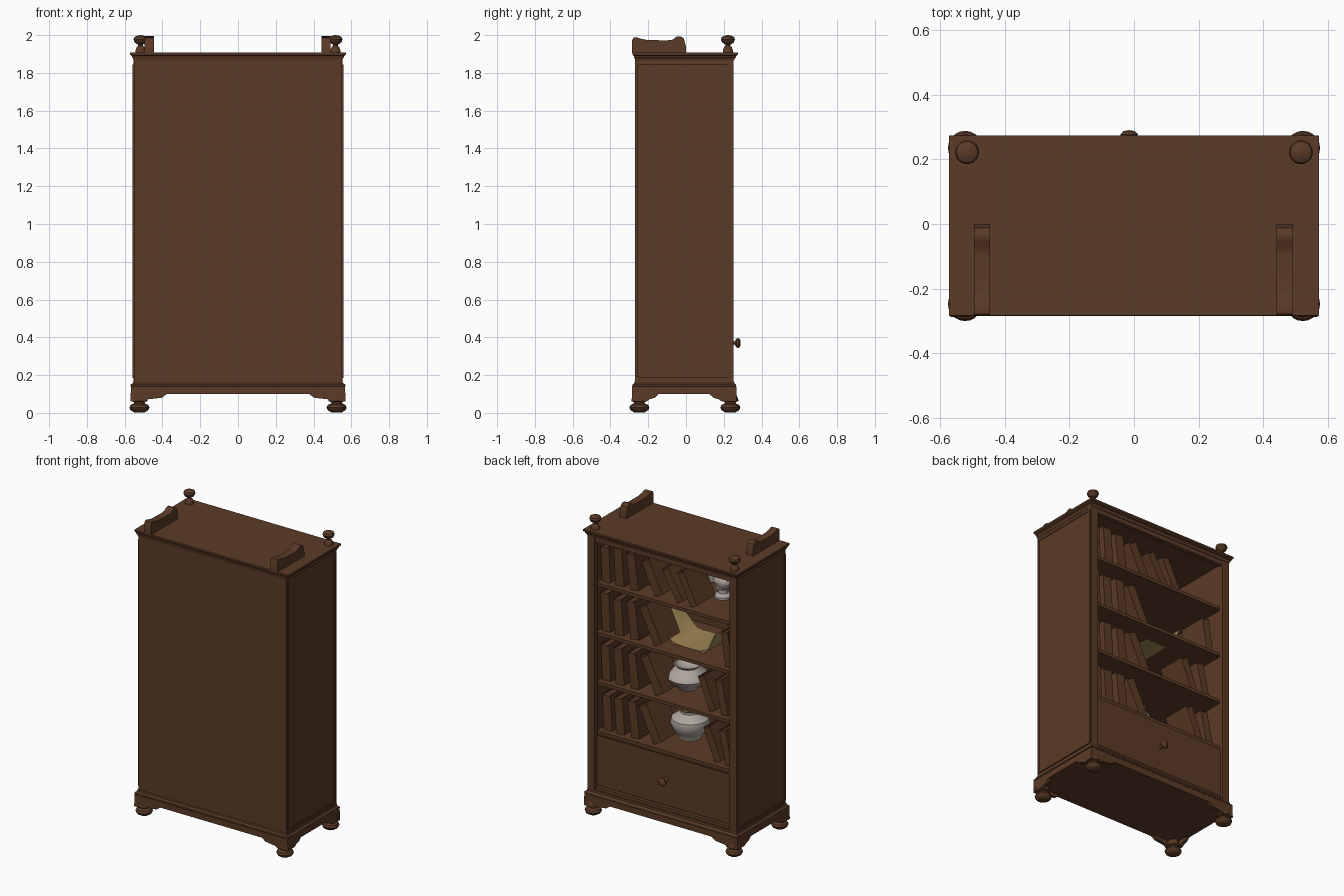
import bpy, bmesh, math, random
from mathutils import Matrix, Vector

if "Cube" in bpy.data.objects:
    bpy.data.objects.remove(bpy.data.objects["Cube"])

random.seed(4)


def material(name, rgb):
    m = bpy.data.materials.new(name)
    m.diffuse_color = (*rgb, 1)
    m.use_nodes = True
    m.node_tree.nodes["Principled BSDF"].inputs["Base Color"].default_value = m.diffuse_color
    return m


WOOD = material("walnut_brown", (0.105, 0.043, 0.020))
CERAMIC = material("pale_ceramic", (0.42, 0.38, 0.34))
PARCHMENT = material("tan_parchment", (0.34, 0.24, 0.09))
PEWTER = material("grey_pewter", (0.20, 0.19, 0.175))


def finish(name, bm, mat, smooth=False):
    bmesh.ops.recalc_face_normals(bm, faces=bm.faces)
    me = bpy.data.meshes.new(name)
    bm.to_mesh(me)
    bm.free()
    ob = bpy.data.objects.new(name, me)
    bpy.context.collection.objects.link(ob)
    me.materials.append(mat)
    if smooth:
        bpy.ops.object.select_all(action='DESELECT')
        ob.select_set(True)
        bpy.context.view_layer.objects.active = ob
        bpy.ops.object.shade_smooth_by_angle(angle=math.radians(40))
    return ob


def box(name, x, y, z, mat=WOOD):
    """Box from (low, high) ranges."""
    bm = bmesh.new()
    bmesh.ops.create_cube(bm, size=1)
    for v in bm.verts:
        v.co = Vector([(r[0] + r[1]) / 2 + c * (r[1] - r[0]) for r, c in zip((x, y, z), v.co)])
    return finish(name, bm, mat)


def lathe(name, profile, matrix, mat=WOOD, segments=20):
    """Revolve (radius, height) points about z."""
    bm = bmesh.new()
    vs = [bm.verts.new((r, 0, h)) for r, h in profile]
    es = [bm.edges.new(p) for p in zip(vs, vs[1:])]
    bmesh.ops.spin(bm, geom=vs + es, cent=(0, 0, 0), axis=(0, 0, 1),
                   angle=math.tau, steps=segments)
    bmesh.ops.remove_doubles(bm, verts=bm.verts, dist=1e-4)
    bm.transform(matrix)
    return finish(name, bm, mat, True)


def prism(name, outline, depth, matrix, mat=WOOD, smooth=False):
    """Extrude an XZ outline along y, then place it."""
    bm = bmesh.new()
    f = bm.faces.new([bm.verts.new((a, 0, b)) for a, b in outline])
    g = bmesh.ops.extrude_face_region(bm, geom=[f])["geom"]
    for v in g:
        if isinstance(v, bmesh.types.BMVert):
            v.co.y += depth
    bm.transform(matrix)
    return finish(name, bm, mat, smooth)


def moulding(name, sections):
    """Stacked rectangles: (half x, y low, y high, z)."""
    bm = bmesh.new()
    rings = [[bm.verts.new(p) for p in ((-h, a, z), (h, a, z), (h, b, z), (-h, b, z))]
             for h, a, b, z in sections]
    for lo, hi in zip(rings, rings[1:]):
        for i in range(4):
            bm.faces.new((lo[i], lo[(i + 1) % 4], hi[(i + 1) % 4], hi[i]))
    bm.faces.new(rings[0])
    bm.faces.new(rings[-1])
    return finish(name, bm, WOOD)


def panel(name, x, z, matrix):
    """Board in XZ facing +y with a stepped recess around a raised field."""
    bm = bmesh.new()
    f = bm.faces.new([bm.verts.new((a, 0, b)) for a, b in
                      ((x[0], z[0]), (x[0], z[1]), (x[1], z[1]), (x[1], z[0]))])
    for width, drop in ((0.03, 0), (0.006, -0.008), (0.012, 0.005)):
        bmesh.ops.inset_region(bm, faces=[f], thickness=width)
        for v in f.verts:
            v.co.y += drop
    bm.transform(matrix)
    return finish(name, bm, WOOD)


def at(x, y, z):
    return Matrix.Translation((x, y, z))


def turn(deg, axis):
    return Matrix.Rotation(math.radians(deg), 4, axis)


# Carcass: back, sides, posts, rails and shelves
box("back_panel", (-0.55, 0.55), (-0.27, -0.25), (0.15, 1.88))
box("inner_top", (-0.55, 0.55), (-0.25, 0.235), (1.85, 1.88))
box("top_rail", (-0.55, 0.55), (0.22, 0.25), (1.835, 1.88))
box("inner_floor", (-0.55, 0.55), (-0.25, 0.24), (0.15, 0.19))
for s, side in ((-1, "left"), (1, "right")):
    box(side + "_wall", sorted((s * 0.505, s * 0.545)), (-0.27, 0.25), (0.15, 1.88))
    box(side + "_post", sorted((s * 0.50, s * 0.552)), (0.225, 0.252), (0.16, 1.875))
    for z in ((0.19, 0.885), (0.885, 1.84)):
        panel(side + "_side_panel", (-0.25, 0.235), z, at(s * 0.558, 0, 0) @ turn(-90 * s, 'Z')
              @ Matrix.Scale(-s, 4, (1, 0, 0)))
    for y in (-0.252, 0.232):
        box(side + "_side_stile", sorted((s * 0.545, s * 0.558)), (y - 0.008, y + 0.008), (0.19, 1.84))
    for z in (0.192, 1.838):
        box(side + "_side_rail", sorted((s * 0.545, s * 0.558)), (-0.25, 0.235), (z - 0.006, z + 0.006))
SHELVES = (0.56, 0.89, 1.22, 1.55)
for z in SHELVES:
    box("shelf", (-0.505, 0.505), (-0.25, 0.225), (z - 0.022, z))

# Drawer with a round knob
box("drawer_body", (-0.498, 0.498), (-0.2, 0.225), (0.20, 0.535))
panel("drawer_front", (-0.498, 0.498), (0.20, 0.535), at(0, 0.236, 0))
lathe("drawer_knob", [(0, 0), (0.016, 0), (0.01, 0.01), (0.009, 0.027), (0.024, 0.035),
                      (0.027, 0.045), (0.018, 0.055), (0, 0.058)],
      at(-0.015, 0.232, 0.37) @ turn(-90, 'X'))

# Cornice and base mouldings
moulding("cornice", [(0.552, -0.27, 0.254, 1.865), (0.556, -0.272, 0.258, 1.877),
                     (0.562, -0.275, 0.264, 1.882), (0.562, -0.275, 0.264, 1.889),
                     (0.571, -0.282, 0.274, 1.896), (0.571, -0.282, 0.274, 1.908)])
moulding("base_moulding", [(0.566, -0.282, 0.262, 0.10), (0.566, -0.282, 0.262, 0.138),
                           (0.57, -0.285, 0.266, 0.142), (0.568, -0.284, 0.264, 0.15),
                           (0.556, -0.273, 0.256, 0.158), (0.554, -0.272, 0.254, 0.17)])


# Bracket aprons on all four sides
def apron(half, reach):
    bracket = [(half, 0.14), (half + 0.004, 0.06), (half - 0.075, 0.06), (half - 0.09, 0.072),
               (half - reach * 0.85, 0.08), (half - reach, 0.10)]
    return bracket + [(-a, b) for a, b in reversed(bracket)]


for y in (-0.285, 0.245):
    prism("long_apron", apron(0.566, 0.19), 0.022, at(0, y, 0))
for x in (-0.567, 0.545):
    prism("short_apron", apron(0.274, 0.14), 0.022, at(x + 0.022, -0.01, 0) @ turn(90, 'Z'))

# Bun feet, finials and scrolled top brackets
for s in (-1, 1):
    for y in (-0.247, 0.235):
        lathe("bun_foot", [(0, 0.002), (0.028, 0.003), (0.046, 0.014), (0.053, 0.028), (0.047, 0.042),
                           (0.029, 0.05), (0.028, 0.057), (0.042, 0.062), (0.042, 0.07), (0.03, 0.1)],
              at(s * 0.522, y, 0))
    lathe("finial", [(0.027, 0), (0.027, 0.01), (0.021, 0.03), (0.012, 0.037), (0.013, 0.044),
                     (0.03, 0.054), (0.037, 0.07), (0.033, 0.083), (0.018, 0.091), (0, 0.094)],
          at(s * 0.516, 0.222, 1.906))
    prism("top_bracket", [(-0.285, 0), (-0.285, 0.068), (-0.278, 0.08), (-0.262, 0.083), (-0.235, 0.074),
                          (-0.205, 0.068), (-0.10, 0.066), (-0.07, 0.07), (-0.052, 0.085),
                          (-0.03, 0.088), (-0.012, 0.077), (-0.006, 0.055), (0, 0.035), (0, 0)],
          0.05, at(s * 0.468 + 0.023, 0, 1.906) @ turn(90, 'Z'), smooth=True)


# Books: a cover with slightly sunken page edges, tilted about its foot
def book(x, shelf, lean=0, height=0.25, thick=0.06, depth=0.2):
    t = math.radians(abs(lean))
    m = at(x, 0.19, shelf + 0.5 * thick * math.sin(t)) @ turn(lean, 'Y')
    h = thick / 2
    prism("book_cover", [(-h, 0), (h, 0), (h, height), (h - 0.008, height), (h - 0.008, 0.006),
                         (0.008 - h, 0.006), (0.008 - h, height), (-h, height)],
          -depth, m)
    prism("book_pages", [(0.008 - h, 0.004), (h - 0.008, 0.004), (h - 0.008, height - 0.008),
                         (0.008 - h, height - 0.008)], -depth + 0.008, m)


for z in SHELVES:
    for i, lean in enumerate((3, 4, 7, 26)):
        book((0.45, 0.355, 0.25, 0.07)[i] + random.uniform(-0.01, 0.01), z, lean,
             0.25 + random.uniform(-0.015, 0.015), 0.062)
for x, row, lean in ((-0.09, 3, 30), (-0.19, 3, 26), (-0.45, 2, 8),
                     (-0.33, 1, 22), (-0.42, 1, 12), (-0.37, 0, 22), (-0.45, 0, 12)):
    book(x, SHELVES[row], lean, 0.23, 0.05)

# Squat vase, tall vase and its gold lining
lathe("squat_vase", [(0, 0), (0.06, 0), (0.065, 0.012), (0.115, 0.05), (0.132, 0.08), (0.115, 0.11),
                     (0.075, 0.133), (0.068, 0.145), (0.085, 0.16), (0.075, 0.16), (0.055, 0.14),
                     (0, 0.13)], at(0.0, -0.02, SHELVES[1]), CERAMIC, 28)
lathe("tall_vase", [(0, 0), (0.07, 0), (0.07, 0.012), (0.1, 0.05), (0.122, 0.10), (0.115, 0.13),
                    (0.08, 0.155), (0.062, 0.17), (0.062, 0.185), (0.085, 0.2), (0.077, 0.2)],
      at(-0.01, -0.03, SHELVES[0]), CERAMIC, 28)
lathe("vase_lining", [(0.077, 0.2), (0.055, 0.185), (0.05, 0.165), (0, 0.15)],
      at(-0.01, -0.03, SHELVES[0]), PARCHMENT, 28)

# Small bust on a socle, with a plate standing behind
BUST = at(-0.24, -0.05, SHELVES[3])
lathe("bust_socle", [(0, 0), (0.055, 0), (0.055, 0.015), (0.03, 0.03), (0.028, 0.055), (0.045, 0.065),
                     (0, 0.065)], BUST, CERAMIC)
lathe("bust_shoulders", [(0, 0.06), (0.04, 0.065), (0.066, 0.1), (0.06, 0.125), (0.028, 0.145),
                         (0.024, 0.17), (0, 0.17)], BUST @ Matrix.Scale(0.7, 4, (0, 1, 0)), CERAMIC)
lathe("bust_head", [(0, 0.155), (0.022, 0.162), (0.034, 0.19), (0.036, 0.21), (0.026, 0.235), (0, 0.245)],
      BUST @ at(0, 0.008, 0), CERAMIC)
lathe("standing_plate", [(0, 0), (0.06, 0), (0.1, 0.015), (0.1, 0.02), (0.06, 0.007), (0, 0.007)],
      at(-0.06, -0.2, SHELVES[3] + 0.1) @ turn(-78, 'X'), PEWTER, 28)

# Open folio whose leaves curl up from the shelf
prism("open_folio", [(0.24, 0.2), (0.13, 0.08), (0.06, 0.012), (0.0, 0.003), (-0.14, 0.003), (-0.2, 0.03),
                     (-0.25, 0.14), (-0.257, 0.14), (-0.207, 0.024), (-0.14, -0.026),
                     (0.0, -0.026), (0.065, 0.004), (0.137, 0.074), (0.247, 0.194)],
      -0.26, at(-0.03, 0.1, SHELVES[2]), PARCHMENT, True)
